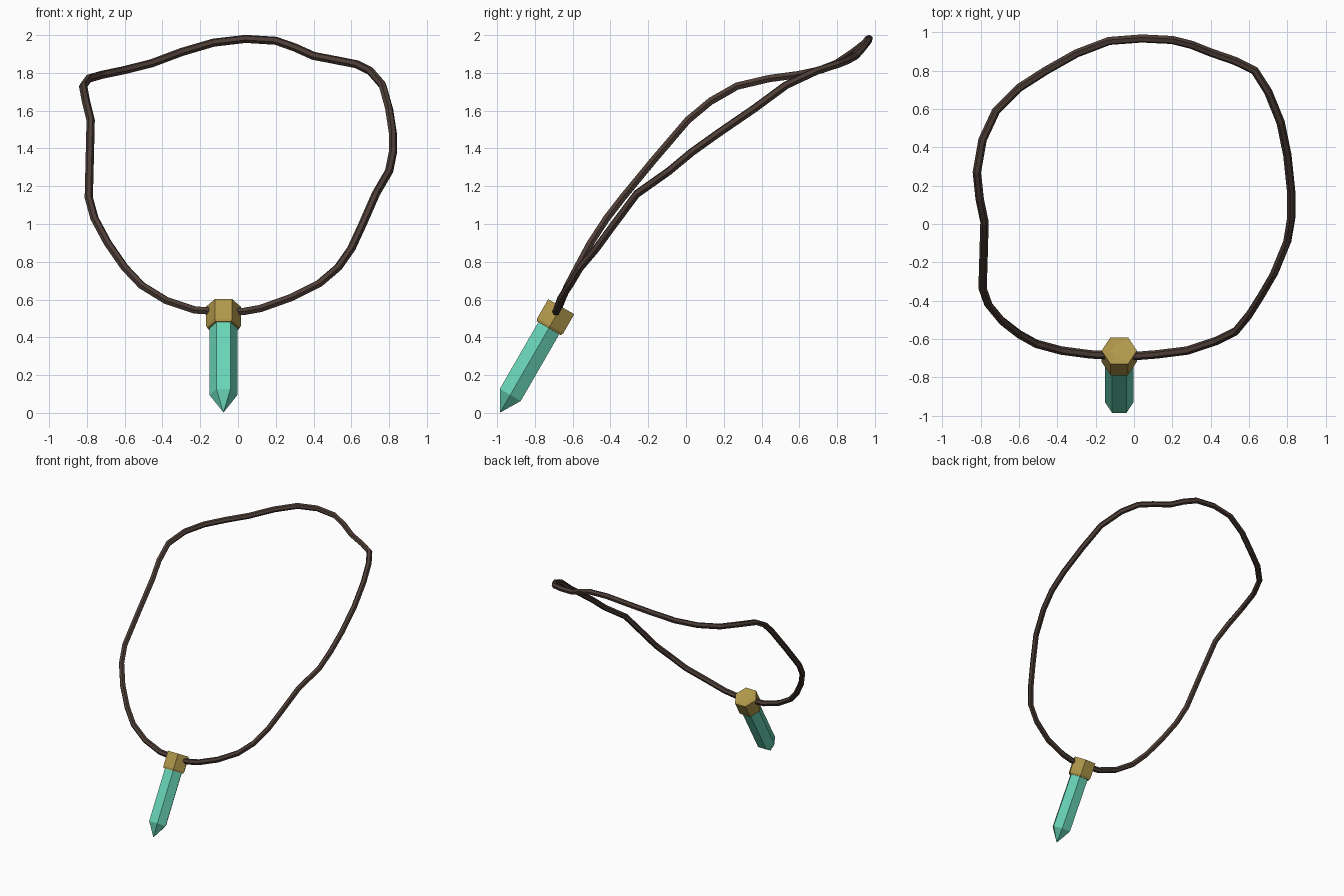
import bpy, bmesh
from math import radians, pi, cos, sin
from mathutils import Matrix, Vector

if "Cube" in bpy.data.objects:
    bpy.data.objects.remove(bpy.data.objects["Cube"])


def material(name, rgb):
    m = bpy.data.materials.new(name)
    m.diffuse_color = (*rgb, 1)
    m.use_nodes = True
    m.node_tree.nodes["Principled BSDF"].inputs["Base Color"].default_value = m.diffuse_color
    return m


def hex_prism(name, rings, matrix, mat):
    """Loft hexagonal rings (height, radius) along local z; radius 0 is a point."""
    bm = bmesh.new()
    loops = []
    for h, r in rings:
        if r == 0:
            loops.append([bm.verts.new((0, 0, h))] * 6)
        else:
            loops.append([bm.verts.new((r * cos(i * pi / 3), r * sin(i * pi / 3), h))
                          for i in range(6)])
    for a, b in zip(loops, loops[1:]):
        for i in range(6):
            j = (i + 1) % 6
            bm.faces.new(list(dict.fromkeys((a[i], a[j], b[j], b[i]))))
    for loop in (loops[0], loops[-1]):
        if loop[0] is not loop[1]:
            bm.faces.new(loop)
    bmesh.ops.recalc_face_normals(bm, faces=bm.faces)
    me = bpy.data.meshes.new(name)
    bm.to_mesh(me)
    bm.free()
    me.transform(matrix)
    me.materials.append(mat)
    ob = bpy.data.objects.new(name, me)
    bpy.context.collection.objects.link(ob)
    return ob


# Cord: closed six-sided tube along an irregular loop
path = [
    (-.08, -.688, .535), (.03, -.687, .537), (.12, -.68, .553), (.28, -.66, .61),
    (.43, -.61, .685), (.53, -.56, .77), (.60, -.475, .87), (.66, -.38, 1.0),
    (.73, -.26, 1.16), (.80, -.09, 1.28), (.82, .03, 1.38), (.82, .17, 1.48),
    (.80, .36, 1.61), (.765, .53, 1.735), (.70, .69, 1.81), (.63, .80, 1.845),
    (.53, .85, 1.865), (.40, .895, 1.89), (.30, .935, 1.935), (.20, .96, 1.97),
    (.04, .968, 1.98), (-.13, .955, 1.96), (-.30, .89, 1.91), (-.46, .80, 1.85),
    (-.60, .71, 1.815), (-.72, .59, 1.79), (-.79, .44, 1.77), (-.82, .27, 1.73),
    (-.805, .13, 1.65), (-.78, .01, 1.55), (-.785, -.17, 1.34), (-.79, -.335, 1.14),
    (-.76, -.42, 1.03), (-.69, -.505, .90), (-.60, -.575, .77), (-.51, -.625, .675),
    (-.38, -.66, .595), (-.23, -.68, .545),
]
curve = bpy.data.curves.new("cord", "CURVE")
curve.dimensions = "3D"
curve.bevel_depth = 0.022
curve.bevel_resolution = 1
spline = curve.splines.new("POLY")
spline.points.add(len(path) - 1)
for p, co in zip(spline.points, path):
    p.co = (*co, 1)
spline.use_cyclic_u = True
spline.use_smooth = False
curve.materials.append(material("cord_brown", (.075, .047, .037)))
cord = bpy.data.objects.new("cord", curve)
bpy.context.collection.objects.link(cord)
bpy.context.view_layer.objects.active = cord
cord.select_set(True)
bpy.ops.object.convert(target="MESH")

# Pendant hangs along an axis leaning 30 degrees, measured from its tip
axis = Matrix.Translation((-.077, -.984, .002)) @ Matrix.Rotation(radians(-30), 4, "X")

# Crystal with a pointed lower end
hex_prism("crystal", [(0, 0), (.107, .074), (.54, .074)], axis,
          material("crystal_green", (.14, .66, .47)))

# Metal cap with a shallow dish on top
hex_prism("cap", [(.515, .085), (.53, .092), (.647, .092), (.639, .045)], axis,
          material("cap_gold", (.43, .31, .07)))
